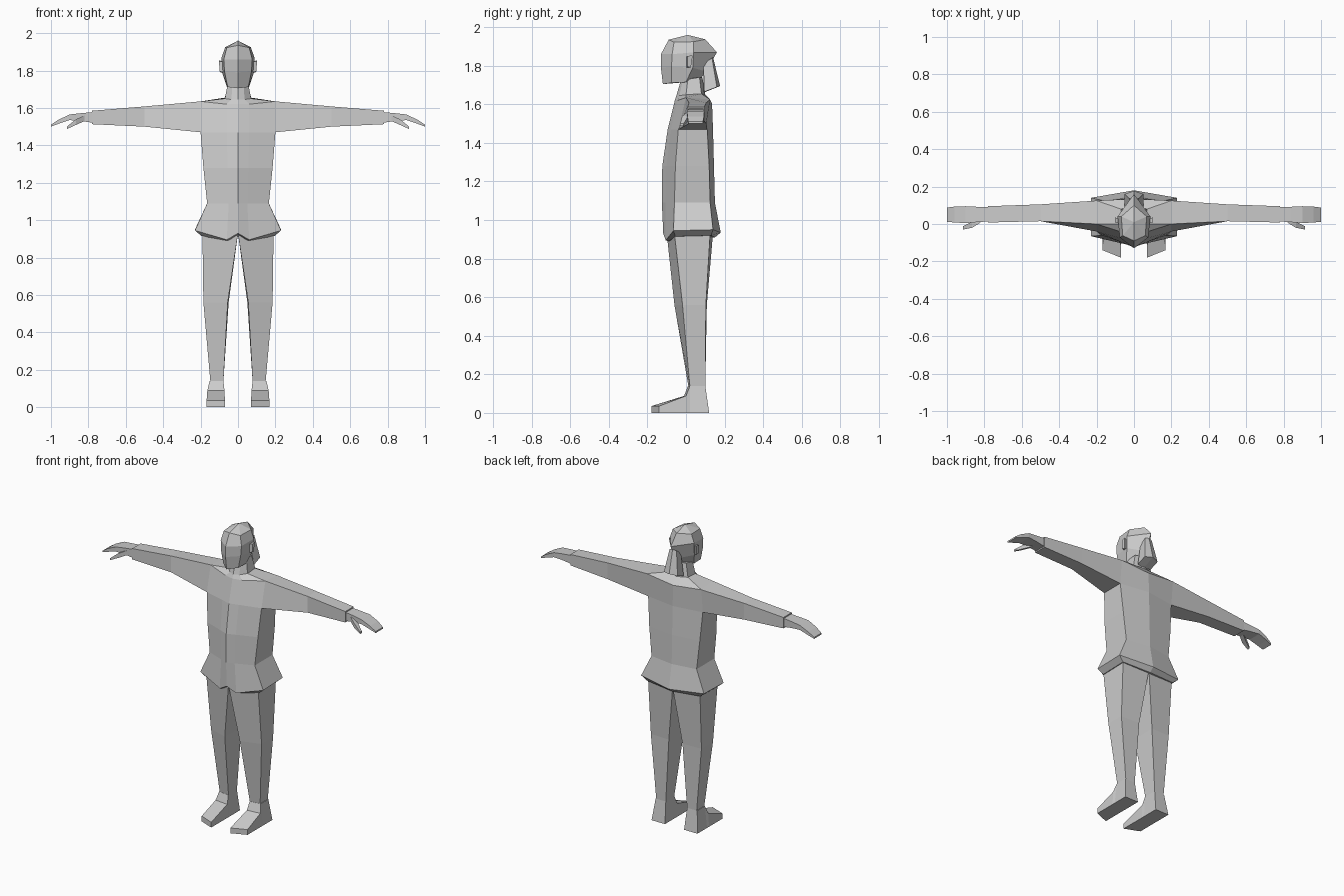
import bpy, bmesh
from mathutils import Matrix

grey = bpy.data.materials.new("light grey")
grey.diffuse_color = (0.6, 0.6, 0.6, 1)


def loft(name, rings, closed=True, caps=(True, True), skip=()):
    """Bridge rings of points on the +x side, then mirror them across x."""
    bm = bmesh.new()
    vs = [[bm.verts.new(p) for p in r] for r in rings]
    n = len(rings[0])
    for i in range(len(vs) - 1):
        for j in range(n if closed else n - 1):
            if (i, j) not in skip:
                k = (j + 1) % n
                bm.faces.new((vs[i][j], vs[i][k], vs[i + 1][k], vs[i + 1][j]))
    for use, ring in zip(caps, (vs[0], vs[-1])):
        if use:
            bm.faces.new(ring)
    bmesh.ops.mirror(bm, geom=bm.verts[:] + bm.edges[:] + bm.faces[:],
                     matrix=Matrix.Identity(4), merge_dist=0.0005, axis='X')
    bmesh.ops.remove_doubles(bm, verts=bm.verts[:], dist=0.0005)
    bmesh.ops.recalc_face_normals(bm, faces=bm.faces[:])
    me = bpy.data.meshes.new(name)
    bm.to_mesh(me)
    bm.free()
    me.materials.append(grey)
    ob = bpy.data.objects.new(name, me)
    bpy.context.collection.objects.link(ob)
    return ob


def x_ring(x, y0, y1, z0, z1):
    """Rectangle across the x direction."""
    return [(x, y0, z0), (x, y0, z1), (x, y1, z1), (x, y1, z0)]


def torso_ring(z, x, front, side_f, side_b, back):
    """Half of a six-sided section with an extra point on the front panel."""
    t = 0.3
    return [(0, front, z), (x * t, front + (side_f - front) * t, z),
            (x, side_f, z), (x, side_b, z), (0, back, z)]


# Tunic: turned-under hem, flared skirt, waist, chest, shoulders, collar
shoulder_low = torso_ring(1.47, 0.2, -0.095, -0.04, 0.11, 0.14)
shoulder_top = [(0, -0.058, 1.62), (0.06, -0.045, 1.62), (0.2, 0.0, 1.635),
                (0.2, 0.125, 1.625), (0, 0.135, 1.605)]
collar = [(0, -0.05, 1.645), (0.035, -0.035, 1.645), (0.07, 0.0, 1.65),
          (0.07, 0.08, 1.655), (0, 0.1, 1.65)]
loft("tunic", [
    [(0, -0.09, 0.92), (0.055, -0.09, 0.89), (0.195, -0.055, 0.915),
     (0.195, 0.13, 0.92), (0, 0.15, 0.91)],
    [(0, -0.118, 0.93), (0.06, -0.105, 0.895), (0.23, -0.065, 0.945),
     (0.23, 0.14, 0.95), (0, 0.18, 0.935)],
    torso_ring(1.09, 0.165, -0.125, -0.06, 0.125, 0.15),
    torso_ring(1.28, 0.185, -0.123, -0.055, 0.12, 0.145),
    shoulder_low, shoulder_top, collar,
], closed=False, caps=(True, False), skip={(4, 2)})

# Neck
loft("neck", [collar,
              [(0, -0.025, 1.73), (0.03, -0.015, 1.73), (0.055, 0.01, 1.73),
               (0.05, 0.07, 1.74), (0, 0.085, 1.74)]],
     closed=False, caps=(False, True))

# Sleeves join the open sides of the tunic
loft("sleeves", [
    [shoulder_low[2], shoulder_top[2], shoulder_top[3], shoulder_low[3]],
    x_ring(0.5, 0.015, 0.105, 1.5, 1.608),
    x_ring(0.78, 0.008, 0.095, 1.513, 1.585),
])

# Hands with a drooping finger block, and thumbs
loft("hands", [
    x_ring(0.77, 0.014, 0.09, 1.52, 1.578),
    x_ring(0.84, 0.01, 0.092, 1.53, 1.572),
    x_ring(0.9, 0.005, 0.095, 1.535, 1.565),
    x_ring(0.96, 0.008, 0.093, 1.515, 1.537),
    x_ring(1.0, 0.012, 0.088, 1.5, 1.51),
])
loft("thumbs", [
    x_ring(0.82, 0.008, 0.04, 1.53, 1.56),
    x_ring(0.865, -0.02, 0.012, 1.51, 1.54),
    x_ring(0.915, -0.03, -0.012, 1.487, 1.5),
])

# Trouser legs with slanted fronts
loft("trouser_legs", [
    [(0.0, -0.1, 0.93), (0.19, -0.06, 0.93), (0.19, 0.125, 0.93), (0.0, 0.14, 0.93)],
    [(0.055, -0.06, 0.56), (0.185, -0.018, 0.56), (0.185, 0.103, 0.56), (0.05, 0.108, 0.56)],
    [(0.078, 0.012, 0.14), (0.148, 0.02, 0.14), (0.148, 0.1, 0.14), (0.078, 0.1, 0.14)],
])


def shoe_ring(y_in, y_out, z, inset=0.0):
    return [(0.07, y_in, 0), (0.07 + inset, y_in, z),
            (0.168 - 2 * inset, y_out, z), (0.168, y_out, 0)]


# Shoes from toe to heel
loft("shoes", [
    shoe_ring(-0.18, -0.14, 0.035),
    shoe_ring(-0.01, 0.0, 0.088, 0.002),
    shoe_ring(0.01, 0.02, 0.14, 0.008),
    shoe_ring(0.1, 0.1, 0.14, 0.008),
    shoe_ring(0.12, 0.12, 0.0),
])

# Head with a ridge down the face and a peaked crown
loft("head", [
    [(0, -0.12, 1.705), (0.055, -0.075, 1.712), (0.06, 0.0, 1.715), (0, 0.07, 1.725)],
    [(0, -0.13, 1.79), (0.072, -0.075, 1.795), (0.085, 0.035, 1.79), (0, 0.105, 1.77)],
    [(0, -0.13, 1.86), (0.076, -0.072, 1.86), (0.088, 0.04, 1.87), (0, 0.16, 1.87)],
    [(0, -0.09, 1.935), (0.06, -0.062, 1.922), (0.068, 0.04, 1.925), (0, 0.1, 1.937)],
    [(0, 0.01, 1.96)] * 4,
], closed=False, caps=(True, False))

# Ears
loft("ears", [
    x_ring(0.07, 0.0, 0.025, 1.79, 1.845),
    [(0.098, 0.008, 1.795), (0.102, 0.008, 1.85), (0.102, 0.035, 1.855), (0.094, 0.025, 1.79)],
])

# Ponytail widening towards its flat end
loft("ponytail", [
    [(0, 0.09, 1.81), (0.025, 0.09, 1.81), (0.025, 0.135, 1.84), (0, 0.14, 1.845)],
    [(0, 0.09, 1.66), (0.05, 0.095, 1.665), (0.05, 0.16, 1.69), (0, 0.177, 1.695)],
], closed=False)
